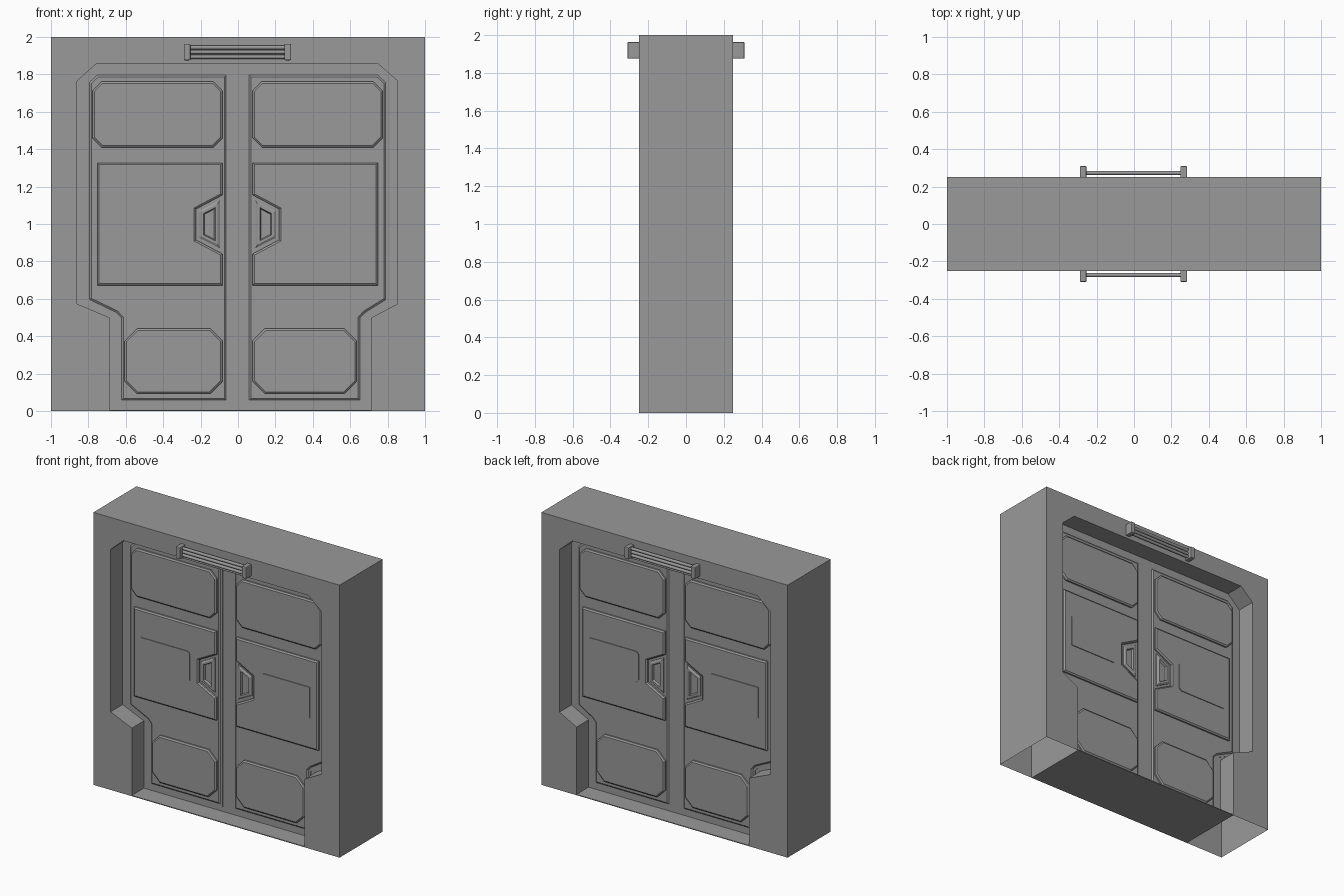
import bpy
import bmesh
from math import pi

cube = bpy.data.objects.get("Cube")
if cube:
    bpy.data.objects.remove(cube, do_unlink=True)

GREY = (0.32, 0.32, 0.32, 1)
metal = bpy.data.materials.new("grey_metal")
metal.use_nodes = True
metal.diffuse_color = GREY
metal.node_tree.nodes["Principled BSDF"].inputs["Base Color"].default_value = GREY


def finish(name, bm, mirror=True, bevel=0):
    bmesh.ops.recalc_face_normals(bm, faces=bm.faces[:])
    mesh = bpy.data.meshes.new(name)
    bm.to_mesh(mesh)
    bm.free()
    mesh.materials.append(metal)
    obj = bpy.data.objects.new(name, mesh)
    bpy.context.collection.objects.link(obj)
    if bevel:
        mod = obj.modifiers.new("bevel", "BEVEL")
        mod.width, mod.segments = bevel, 2
    if mirror:
        # The same part faces both ways through the wall
        mod = obj.modifiers.new("both_faces", "MIRROR")
        mod.use_axis = (False, True, False)
    return obj


def plate(name, outline, inner, outer, steps=(), open_base=False):
    """Raise an (x, z) outline from depth inner to outer, then step its face in."""
    bm = bmesh.new()
    back = [bm.verts.new((x, -inner, z)) for x, z in outline]
    front = [bm.verts.new((x, -outer, z)) for x, z in outline]
    n = len(outline)
    for i in range(n):
        j = (i + 1) % n
        if open_base and outline[i][1] == outline[j][1] == 0:
            continue
        bm.faces.new((back[i], back[j], front[j], front[i]))
    face = bm.faces.new(front)
    bm.normal_update()
    for width, rise in steps:
        bmesh.ops.inset_region(bm, faces=[face], thickness=width, use_even_offset=True)
        for v in face.verts:
            v.co.y -= rise
    return finish(name, bm)


def chamfered(x0, x1, z0, z1, c):
    return [(x0 + c, z0), (x1 - c, z0), (x1, z0 + c), (x1, z1 - c),
            (x1 - c, z1), (x0 + c, z1), (x0, z1 - c), (x0, z0 + c)]


def block(name, size, centre, **options):
    bm = bmesh.new()
    bmesh.ops.create_cube(bm, size=1)
    for v in bm.verts:
        v.co = [c + s * p for c, s, p in zip(centre, size, v.co)]
    return finish(name, bm, **options)


# Wall with an opening that narrows above the two foot pillars
opening = [(0.714, 0), (0.714, 0.5), (0.853, 0.573), (0.853, 1.765), (0.748, 1.857),
           (-0.757, 1.857), (-0.86, 1.765), (-0.86, 0.573), (-0.687, 0.5), (-0.687, 0)]
plate("wall_frame", [(-1, 0), (-1, 2), (1, 2), (1, 0)] + opening, 0, 0.25, open_base=True)
plate("door_core", opening, 0, 0.11)
block("floor_sill", (1.401, 0.5, 0.006), (0.0135, 0, 0.003), mirror=False)

# Two door leaves with raised panels and a pull handle
for side, label, low in ((-1, "right", 0.638), (1, "left", 0.672)):
    def place(points):
        return [(side * x - 0.0025, z) for x, z in points]

    plate(label + "_door_leaf",
          place([(0.043, 0.04), (low, 0.04), (low, 0.49), (low + 0.02, 0.512),
                 (0.81, 0.585), (0.81, 1.765), (0.755, 1.815), (0.043, 1.815)]),
          0.1, 0.113, ((0.018, 0), (0.01, 0.008)))
    raised = ((0.01, 0.008),)
    plate(label + "_upper_panel", place(chamfered(0.08, 0.776, 1.41, 1.762, 0.05)),
          0.115, 0.132, raised)
    plate(label + "_lower_panel", place(chamfered(0.08, low - 0.035, 0.093, 0.44, 0.065)),
          0.115, 0.132, raised)
    plate(label + "_middle_panel",
          place([(0.08, 0.672), (0.75, 0.672), (0.75, 1.327), (0.08, 1.327), (0.08, 1.155),
                 (0.222, 1.08), (0.222, 0.915), (0.08, 0.84)]),
          0.115, 0.132, raised)
    plate(label + "_label_plate",
          place([(0.685, 0.9), (0.685, 1.125), (0.305, 1.125), (0.288, 1.108),
                 (0.288, 0.917), (0.305, 0.9)]), 0.135, 0.146)
    plate(label + "_handle",
          place([(0.095, 0.87), (0.095, 1.128), (0.206, 1.07), (0.206, 0.927)]),
          0.115, 0.128, ((0.012, 0.008), (0.012, 0), (0.006, -0.016)))

# Lamp above the door: two end brackets and three tubes
for x, label in ((-0.272, "right"), (0.266, "left")):
    block(label + "_lamp_bracket", (0.036, 0.065, 0.088), (x, -0.2775, 1.919), bevel=0.006)
for i, z in enumerate((1.894, 1.919, 1.944)):
    bpy.ops.mesh.primitive_cylinder_add(vertices=16, radius=0.011, depth=0.52,
                                        location=(-0.003, 0, z), rotation=(0, pi / 2, 0))
    tube = bpy.context.object
    tube.name = "lamp_tube_%d" % (i + 1)
    tube.data.materials.append(metal)
    bpy.ops.object.transform_apply(location=True, rotation=True)
    for v in tube.data.vertices:
        v.co.y -= 0.273
    bpy.ops.object.shade_smooth_by_angle()
    tube.modifiers.new("both_faces", "MIRROR").use_axis = (False, True, False)
